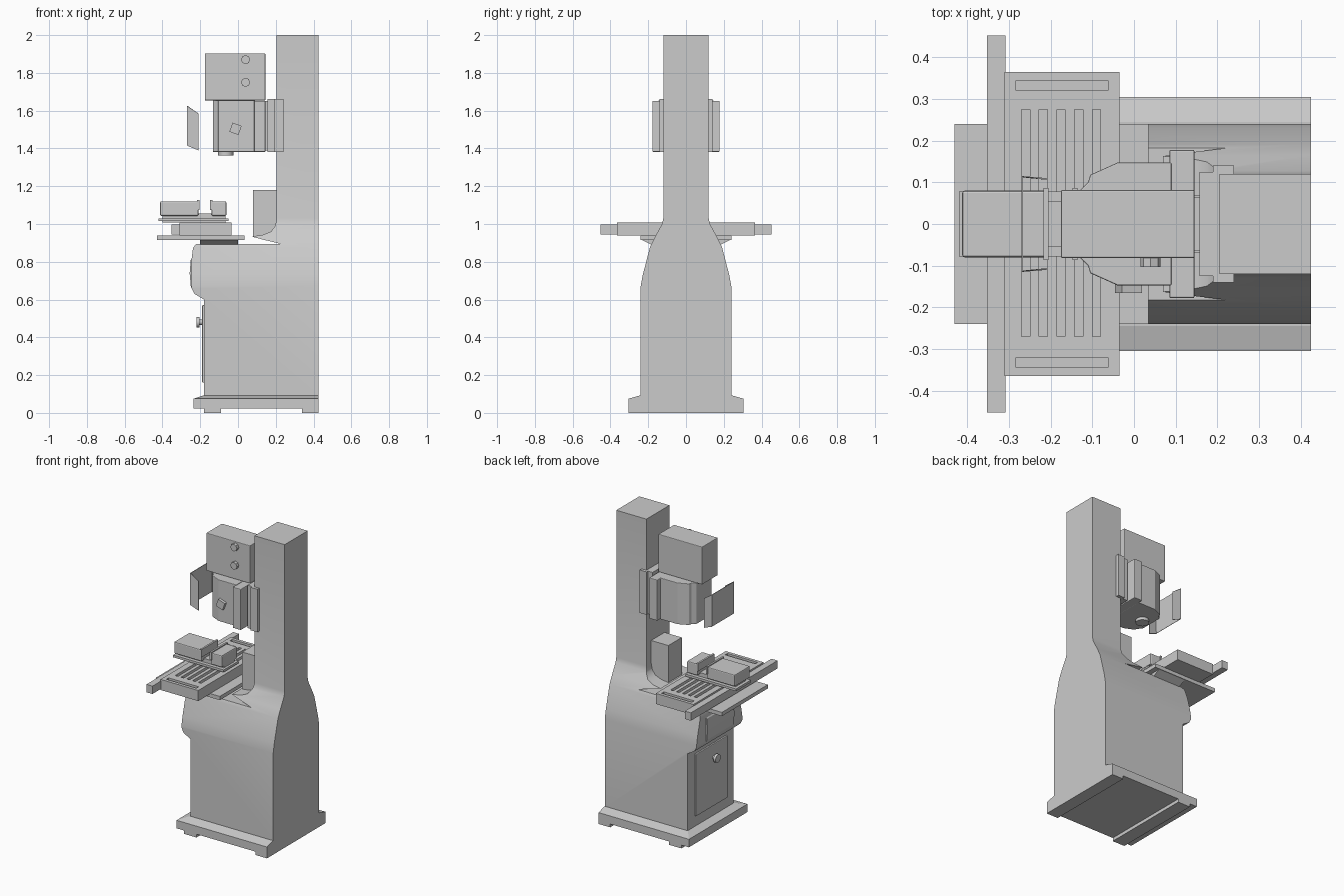
import bpy, bmesh, math
from mathutils import Matrix, Vector

if "Cube" in bpy.data.objects:
    bpy.data.objects.remove(bpy.data.objects["Cube"])


def finish(name, bm, bevel=0.0, smooth=False):
    bmesh.ops.recalc_face_normals(bm, faces=bm.faces)
    me = bpy.data.meshes.new(name)
    bm.to_mesh(me)
    bm.free()
    ob = bpy.data.objects.new(name, me)
    bpy.context.collection.objects.link(ob)
    if bevel:
        m = ob.modifiers.new("bevel", 'BEVEL')
        m.width, m.segments = bevel, 2
    if smooth:
        shade(ob)
    return ob


def activate(ob):
    bpy.ops.object.select_all(action='DESELECT')
    ob.select_set(True)
    bpy.context.view_layer.objects.active = ob


def shade(ob):
    activate(ob)
    bpy.ops.object.shade_smooth_by_angle(angle=math.radians(35))


def add_box(bm, x0, x1, y0, y1, z0, z1):
    mat = Matrix.Translation(((x0+x1)/2, (y0+y1)/2, (z0+z1)/2)) @ Matrix.Diagonal((x1-x0, y1-y0, z1-z0, 1))
    bmesh.ops.create_cube(bm, size=1, matrix=mat)


def box(name, x0, x1, y0, y1, z0, z1, bevel=0.0):
    bm = bmesh.new()
    add_box(bm, x0, x1, y0, y1, z0, z1)
    return finish(name, bm, bevel)


def prism(name, pts, axis, a, b, bevel=0.0):
    """Extrude a 2D profile along an axis from a to b."""
    place = {'x': lambda p: (a, p[0], p[1]), 'y': lambda p: (p[0], a, p[1]), 'z': lambda p: (p[0], p[1], a)}[axis]
    bm = bmesh.new()
    face = bm.faces.new([bm.verts.new(place(p)) for p in pts])
    ext = bmesh.ops.extrude_face_region(bm, geom=[face])
    move = Vector([(b - a) if axis == k else 0 for k in 'xyz'])
    bmesh.ops.translate(bm, vec=move, verts=[v for v in ext['geom'] if isinstance(v, bmesh.types.BMVert)])
    return finish(name, bm, bevel)


def mirrored(half):
    """Close a profile by mirroring its first coordinate or second, about zero."""
    return half + [(-y, z) for y, z in reversed(half)]


def cyl(name, centre, r, depth, axis='z', sides=24, smooth=True, spin=0.0):
    rot = {'x': Matrix.Rotation(math.pi/2, 4, 'Y'), 'y': Matrix.Rotation(math.pi/2, 4, 'X'), 'z': Matrix()}[axis]
    bm = bmesh.new()
    bmesh.ops.create_cone(bm, cap_ends=True, segments=sides, radius1=r, radius2=r, depth=depth,
                          matrix=Matrix.Translation(centre) @ rot @ Matrix.Rotation(spin, 4, 'Z'))
    return finish(name, bm, 0, smooth)


def boolean(ob, cutter, op):
    m = ob.modifiers.new("cut", 'BOOLEAN')
    m.object, m.operation, m.solver = cutter, op, 'EXACT'
    activate(ob)
    bpy.ops.object.modifier_apply(modifier=m.name)
    bpy.data.objects.remove(cutter)


# Cabinet and column: side profile intersected with end profile
body = prism("cabinet_and_column", [
    (-0.18, 0.085), (0.425, 0.085), (0.425, 2.0), (0.205, 2.0), (0.205, 1.03), (0.197, 0.99),
    (0.175, 0.96), (0.13, 0.942), (0.07, 0.934), (0.13, 0.918), (0.225, 0.895), (-0.22, 0.895), (-0.238, 0.875),
    (-0.245, 0.82), (-0.245, 0.66), (-0.23, 0.63), (-0.18, 0.6)], 'y', -0.4, 0.4)
ends = prism("end_profile", mirrored([
    (0.24, 0.0), (0.24, 0.67), (0.229, 0.73), (0.19, 0.88), (0.165, 0.93), (0.127, 1.0), (0.12, 1.03), (0.12, 2.1)]),
    'x', -0.6, 0.6)
boolean(body, ends, 'INTERSECT')
shade(body)

# Sloped base plate and feet
bm = bmesh.new()
rings = []
for x0, y, z in ((-0.235, 0.305, 0.022), (-0.235, 0.305, 0.075), (-0.185, 0.245, 0.092)):
    rings.append([bm.verts.new(p) for p in ((x0, -y, z), (0.425, -y, z), (0.425, y, z), (x0, y, z))])
for lo, hi in zip(rings, rings[1:]):
    for i in range(4):
        bm.faces.new((lo[i], lo[(i+1) % 4], hi[(i+1) % 4], hi[i]))
bm.faces.new(rings[0])
bm.faces.new(rings[-1])
finish("base_plate", bm)
for i, (x0, x1) in enumerate(((-0.18, -0.09), (0.34, 0.425))):
    box(f"foot_{i}", x0, x1, -0.305, 0.305, 0, 0.025)

# Cabinet door, knob and control panel
box("door", -0.19, -0.175, -0.165, 0.165, 0.16, 0.57, 0.004)
cyl("door_knob_stem", (-0.198, -0.02, 0.48), 0.014, 0.03, 'x')
cyl("door_knob", (-0.213, -0.02, 0.48), 0.027, 0.016, 'x')
prism("control_panel", [(-0.235, 0.64), (-0.25, 0.67), (-0.256, 0.74), (-0.25, 0.81), (-0.235, 0.83)], 'y', -0.14, 0.14)

# Drip tray and its support
prism("tray_support", mirrored([(0.18, 0.888), (0.235, 0.917)]), 'x', -0.2, 0.0)
box("drip_tray", -0.43, 0.035, -0.24, 0.24, 0.915, 0.94)

# Slotted work table
table = box("work_table", -0.31, -0.035, -0.365, 0.365, 0.938, 1.008)
bm = bmesh.new()
for i in range(5):
    x = -0.26 + i * 0.0425
    add_box(bm, x - 0.01, x + 0.01, -0.27, 0.275, 0.99, 1.05)
for s in (-1, 1):
    add_box(bm, -0.283, -0.062, s*0.332 - 0.012, s*0.332 + 0.012, 0.99, 1.05)
boolean(table, finish("slots", bm), 'DIFFERENCE')
box("table_rail", -0.352, -0.308, -0.452, 0.452, 0.945, 0.997)

# Vise
box("vise_foot", -0.42, -0.05, -0.078, 0.078, 1.015, 1.03)
box("vise_bed", -0.4, -0.065, -0.055, 0.055, 1.008, 1.055)
box("vise_moving_jaw", -0.412, -0.21, -0.08, 0.08, 1.043, 1.12, 0.006)
box("vise_fixed_jaw", -0.14, -0.062, -0.08, 0.08, 1.043, 1.12, 0.006)
for i, x in enumerate((-0.217, -0.147)):
    box(f"jaw_plate_{i}", x, x + 0.012, -0.086, 0.086, 1.075, 1.126)

# Column block and head slide
box("column_block", 0.08, 0.21, -0.07, 0.07, 0.93, 1.18)
box("head_slide_front", 0.157, 0.192, -0.125, 0.125, 1.38, 1.663)
box("head_slide_rear", 0.19, 0.24, -0.14, 0.14, 1.38, 1.663)
box("slide_link", 0.14, 0.16, -0.065, 0.065, 1.39, 1.65)

# Milling head
half = [(0.09, 0.147), (-0.04, 0.147), (-0.105, 0.118), (-0.11, 0.1), (-0.133, 0.078)]
prism("head_casting", half + [(x, -y) for x, y in reversed(half)], 'z', 1.382, 1.655, 0.003)
box("head_flange", 0.085, 0.145, -0.178, 0.178, 1.382, 1.652, 0.004)
box("motor_housing", -0.175, 0.145, -0.082, 0.082, 1.654, 1.903, 0.004)
cyl("spindle_nose", (-0.065, 0, 1.376), 0.04, 0.026)
for i, z in enumerate((1.87, 1.75)):
    cyl(f"switch_{i}", (0.04, -0.09, z), 0.024, 0.026, 'y', 8, False)
cyl("head_knob", (-0.013, -0.155, 1.504), 0.036, 0.022, 'y', 4, False, math.radians(25))

# Bent clear guard in front of the spindle
bm = bmesh.new()
cols = [(-0.21, -0.11, 1.39, 1.585), (-0.27, -0.115, 1.415, 1.625), (-0.27, 0.115, 1.415, 1.625), (-0.21, 0.11, 1.39, 1.585)]
strip = [(bm.verts.new((x, y, lo)), bm.verts.new((x, y, hi))) for x, y, lo, hi in cols]
for a, b in zip(strip, strip[1:]):
    bm.faces.new((a[0], b[0], b[1], a[1]))
guard = finish("spindle_guard", bm)
guard.modifiers.new("thickness", 'SOLIDIFY').thickness = 0.004
